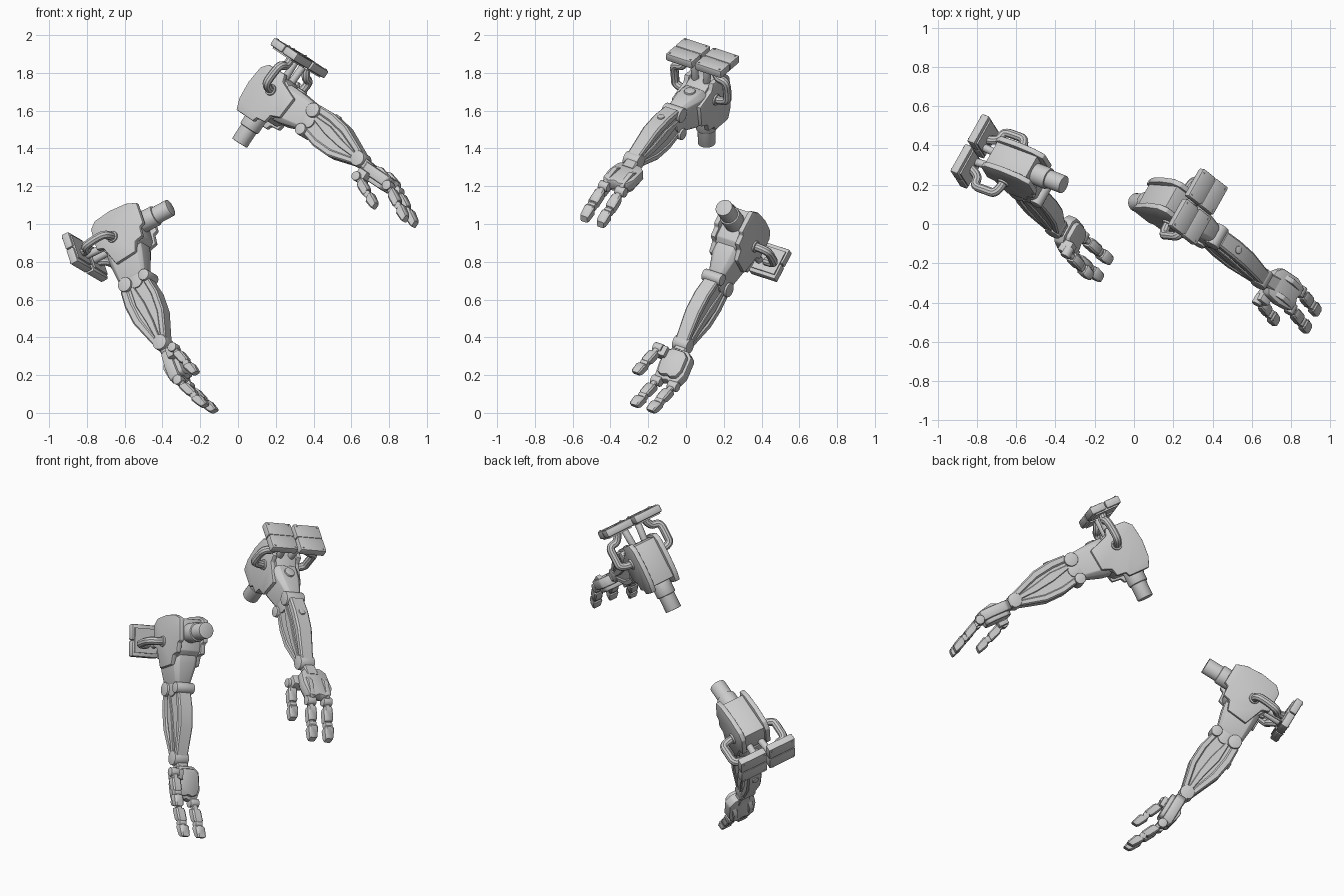
import bpy, bmesh, math
from mathutils import Matrix, Vector

cube = bpy.data.objects.get("Cube")
if cube:
    bpy.data.objects.remove(cube, do_unlink=True)

grey = bpy.data.materials.new("plain_grey")
grey.use_nodes = True
grey.diffuse_color = (0.6, 0.6, 0.6, 1)
grey.node_tree.nodes["Principled BSDF"].inputs["Base Color"].default_value = (0.6, 0.6, 0.6, 1)

# Local axes: u runs along the arm, v towards the shoulder pads, w to the thumb side
side, frame = "", Matrix()


def finish(name, bm, bevel=0.0):
    bmesh.ops.recalc_face_normals(bm, faces=bm.faces)
    if bevel:
        sharp = [e for e in bm.edges if e.calc_face_angle(0) > 0.6]
        bmesh.ops.bevel(bm, geom=sharp, offset=bevel, segments=2, profile=0.5,
                        affect='EDGES', clamp_overlap=True)
    bm.transform(frame)
    if frame.determinant() < 0:
        bmesh.ops.reverse_faces(bm, faces=bm.faces)
    mesh = bpy.data.meshes.new(name)
    bm.to_mesh(mesh)
    bm.free()
    mesh.materials.append(grey)
    obj = bpy.data.objects.new(side + "_" + name, mesh)
    bpy.context.collection.objects.link(obj)
    bpy.ops.object.select_all(action='DESELECT')
    obj.select_set(True)
    bpy.context.view_layer.objects.active = obj
    bpy.ops.object.shade_smooth_by_angle(angle=math.radians(35))


def prism(name, outline, lo, hi, bevel=0.006, flat=False):
    """Extrude an outline along w, or along v when flat."""
    bm = bmesh.new()
    put = (lambda p, h: (p[0], h, p[1])) if flat else (lambda p, h: (p[0], p[1], h))
    base = bm.faces.new([bm.verts.new(put(p, lo)) for p in outline])
    new = bmesh.ops.extrude_face_region(bm, geom=[base])["geom"]
    move = Vector(put((0, 0), hi - lo))
    bmesh.ops.translate(bm, vec=move, verts=[g for g in new if isinstance(g, bmesh.types.BMVert)])
    finish(name, bm, bevel)


def box(name, u, v, w, bevel=0.006):
    prism(name, [(u[0], v[0]), (u[1], v[0]), (u[1], v[1]), (u[0], v[1])], w[0], w[1], bevel)


def loft(name, sections, chamfer=0.3, bevel=0.0):
    """Chamfered box sections (u, v, w, half height, half width) joined along the arm."""
    bm = bmesh.new()
    rings = []
    for u, v, w, h, d in sections:
        c = chamfer * min(h, d)
        ring = [(h, d - c), (h - c, d), (c - h, d), (-h, d - c),
                (-h, c - d), (c - h, -d), (h - c, -d), (h, c - d)]
        rings.append([bm.verts.new((u, v + a, w + b)) for a, b in ring])
    for r, s in zip(rings, rings[1:]):
        for i in range(8):
            bm.faces.new((r[i], r[i - 1], s[i - 1], s[i]))
    bm.faces.new(rings[0])
    bm.faces.new(rings[-1])
    finish(name, bm, bevel)


def cylinder(name, p, q, radius, bevel=0.004, sides=24):
    p, q = Vector(p), Vector(q)
    bm = bmesh.new()
    turn = (q - p).to_track_quat('Z', 'Y').to_matrix().to_4x4()
    bmesh.ops.create_cone(bm, cap_ends=True, segments=sides, radius1=radius, radius2=radius,
                          depth=(q - p).length, matrix=Matrix.Translation((p + q) / 2) @ turn)
    finish(name, bm, bevel)


def tube(name, points, radius):
    curve = bpy.data.curves.new(name, 'CURVE')
    curve.dimensions = '3D'
    curve.bevel_depth, curve.bevel_resolution, curve.resolution_u = radius, 3, 6
    curve.use_fill_caps = True
    spline = curve.splines.new('NURBS')
    spline.points.add(len(points) - 1)
    for knot, p in zip(spline.points, points):
        knot.co = (*(frame @ Vector(p)), 1)
    spline.order_u, spline.use_endpoint_u = 3, True
    curve.materials.append(grey)
    obj = bpy.data.objects.new(side + "_" + name, curve)
    bpy.context.collection.objects.link(obj)
    bpy.ops.object.select_all(action='DESELECT')
    obj.select_set(True)
    bpy.context.view_layer.objects.active = obj
    bpy.ops.object.convert(target='MESH')
    bpy.ops.object.shade_smooth_by_angle(angle=math.radians(35))


def digit(name, start, end, h):
    """A finger or thumb: base joint, two padded links and a hinge between them."""
    a, b = Vector(start), Vector(end)
    at = lambda t, k, j: (*a.lerp(b, t), h * k, h * j)
    cylinder(name + "_base", a - Vector((0, 0, h)), a + Vector((0, 0, h)), h * 0.95, 0.003, 16)
    loft(name + "_neck", [at(0, .6, .6), at(1, .5, .5)])
    loft(name + "_inner_link", [at(.18, .8, .9), at(.24, 1, 1), at(.5, .95, 1), at(.55, .75, .85)])
    mid = a.lerp(b, .61)
    cylinder(name + "_hinge", mid - Vector((0, 0, h * .8)), mid + Vector((0, 0, h * .8)), h * .7, 0.002, 16)
    loft(name + "_tip", [at(.67, .8, .85), at(.72, 1.05, 1.05), at(.95, .85, .95), at(1, .65, .75)])


def build_arm():
    # Shoulder motor
    cylinder("motor", (0, 0, 0), (0, 0.3, 0), 0.047, 0.004, 32)
    cylinder("motor_collar", (0, 0.09, 0), (0, 0.2, 0), 0.056, 0.008, 32)

    # Shoulder housing between two cheek plates
    cheek = [(-.075, .14), (.05, .14), (.06, .165), (.115, .17), (.125, .215), (.18, .235),
             (.19, .36), (.075, .4), (.06, .44), (-.06, .435), (-.095, .4), (-.108, .3), (-.1, .2)]
    for s, n in ((1, "thumb_side"), (-1, "outer")):
        prism("cheek_plate_" + n, cheek, s * 0.062, s * 0.092)
    prism("shoulder_housing", [(-.08, .17), (.1, .18), (.17, .25), (.17, .37), (.05, .425), (-.07, .42)],
          -0.065, 0.065)
    loft("upper_arm", [(.1, .305, 0, .105, .08), (.17, .31, 0, .1, .075),
                       (.27, .32, 0, .082, .05), (.29, .32, 0, .07, .042)], 0.35, 0.004)
    cylinder("upper_arm_port", (.15, .3, 0), (.15, .42, 0), 0.03)

    # Shoulder pads, each of two halves, with corner screws
    for s, n in ((1, "thumb_side"), (-1, "outer")):
        w = (s * 0.008, s * 0.175)
        box("pad_rear_" + n, (-.072, .0185), (.528, .574), w, 0.009)
        box("pad_front_" + n, (.0205, .112), (.528, .574), w, 0.009)
        box("pad_core_" + n, (-.05, .09), (.52, .569), (s * .02, s * .163), 0)
        for u in (-.056, .096):
            for k in (.026, .157):
                cylinder("pad_screw", (u, .57, s * k), (u, .578, s * k), 0.005, 0, 8)
        # Pipes and posts that carry the pads
        tube("pad_pipe_" + n, [(.04, .33, s * .08), (.04, .33, s * .165), (.04, .40, s * .165),
                               (.05, .475, s * .165), (.05, .475, s * .1), (.03, .54, s * .085)], 0.023)
        cylinder("pipe_flange_" + n, (.04, .33, s * .085), (.04, .33, s * .102), 0.031)
        cylinder("pad_post_" + n, (.04, .4, s * .035), (.04, .54, s * .045), 0.02, 0.002, 16)

    # Elbow hinges
    for v, r in ((.365, .04), (.245, .032)):
        cylinder("elbow_hinge", (.305, v, -.058), (.305, v, .058), r, 0.005)
    cylinder("elbow_axle", (.305, .305, -.046), (.305, .305, .046), 0.045)

    # Forearm core with ribs fanning out from the wrist
    loft("forearm_core", [(.3, .32, 0, .062, .036), (.38, .315, 0, .08, .038), (.5, .302, 0, .084, .038),
                          (.6, .296, 0, .062, .035), (.7, .286, 0, .036, .032)], 0.35)
    loft("forearm_top_shell", [(.33, .385, 0, .022, .045), (.42, .386, 0, .024, .047),
                               (.53, .37, 0, .024, .046), (.7, .308, 0, .018, .038)], 0.4)
    loft("forearm_bottom_shell", [(.32, .25, 0, .018, .042), (.42, .228, 0, .02, .044),
                                  (.53, .226, 0, .02, .044), (.7, .265, 0, .016, .038)], 0.4)
    for s in (1, -1):
        loft("forearm_rib", [(.34, .335, s * .036, .012, .012), (.45, .32, s * .038, .026, .012),
                             (.56, .3, s * .036, .02, .012), (.7, .286, s * .032, .01, .01)])
    cylinder("forearm_top_cap", (.43, .39, 0), (.43, .415, 0), 0.02, 0.003, 16)

    # Wrist
    cylinder("wrist_hinge", (.7, .285, -.046), (.7, .285, .046), 0.042, 0.006)
    loft("wrist_link", [(.7, .285, -.005, .028, .035), (.79, .275, -.02, .028, .04)])

    # Palm with back-of-hand ridges
    palm = [(.745, -.075), (.775, -.11), (.88, -.118), (.93, -.1), (.945, -.06), (.93, -.03),
            (.945, .005), (.93, .045), (.85, .058), (.775, .05), (.745, .015)]
    prism("palm", palm, .24, .3, 0.01, True)
    prism("palm_pad", [(u * .8 + .165, w * .8 - .006) for u, w in palm], .215, .26, 0.01, True)
    for w in (.02, -.08):
        prism("hand_ridge", [(.8, .295), (.85, .318), (.93, .3), (.955, .27), (.93, .24), (.8, .26)],
              w - .014, w + .014, 0.004)

    # Two fingers and a thumb
    for w, n in ((.022, "inner_finger"), (-.082, "outer_finger")):
        digit(n, (.95, .255, w), (1.155, .162, w), 0.028)
    box("thumb_mount", (.77, .83), (.19, .255), (.02, .085))
    digit("thumb", (.79, .205, .075), (.99, .13, .085), 0.027)


def make_frame(f, a, t, origin):
    f, a, t = (Vector(x).normalized() for x in (f, a, t))
    m = Matrix((f, a, t)).transposed().to_4x4()
    m.translation = origin
    return m


# Both arms share the thumb-side direction but are mirrored and posed apart
thumb_dir = (-.47, -.838, .276)
poses = (("left_arm", (.694, -.544, -.470), (.55, -.02, .835), (.008, .11, 1.428)),
         ("right_arm", (.284, -.44, -.852), (-.835, .324, -.445), (-.357, .2, 1.087)))
for side, f, a, origin in poses:
    frame = make_frame(f, a, thumb_dir, origin)
    build_arm()
